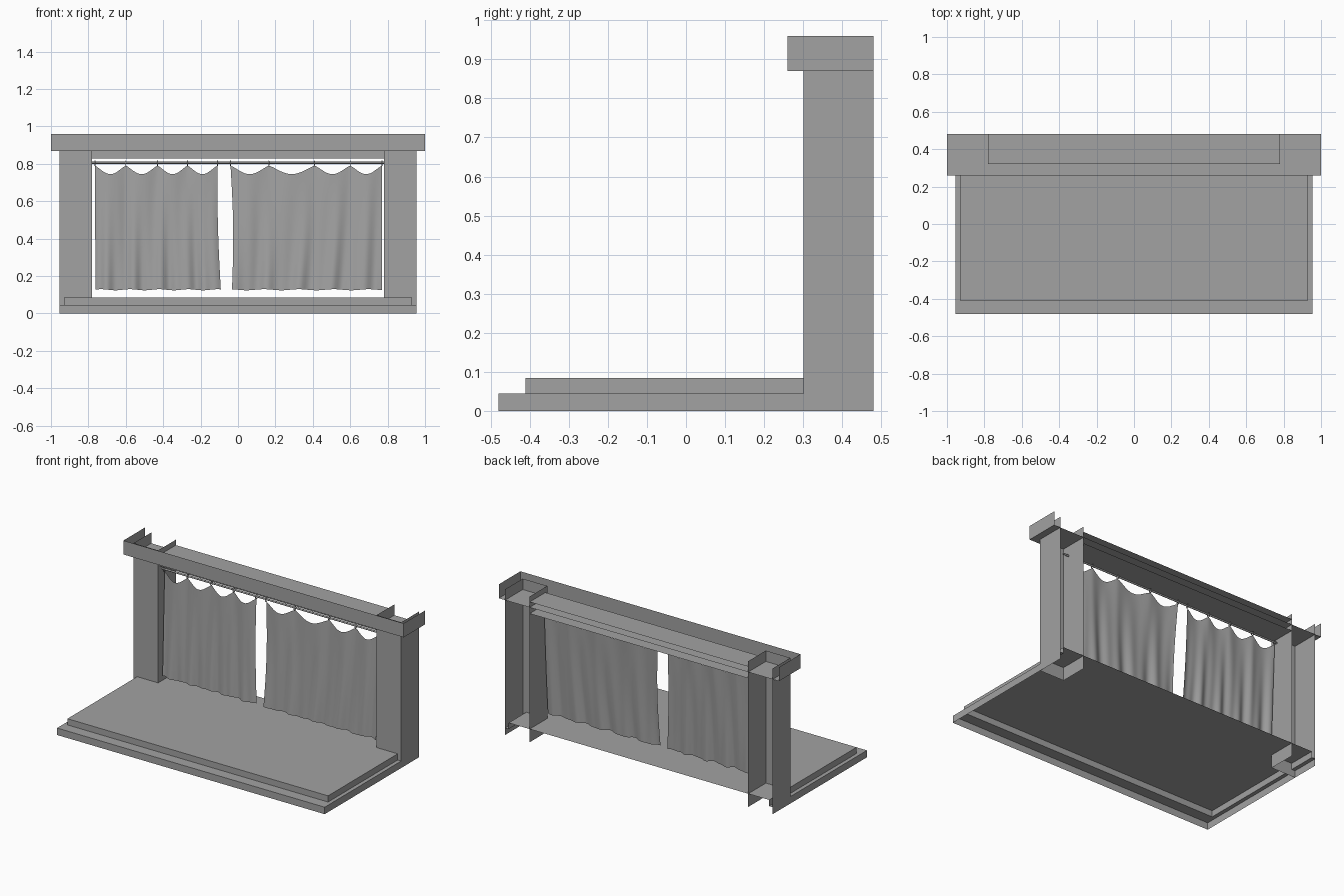
import bpy, bmesh, math
from mathutils import Vector

if "Cube" in bpy.data.objects:
    bpy.data.objects.remove(bpy.data.objects["Cube"], do_unlink=True)

# Single plain grey for every part
grey = bpy.data.materials.new("plain grey")
grey.use_nodes = True
colour = (0.36, 0.36, 0.36, 1)
grey.diffuse_color = colour
grey.node_tree.nodes["Principled BSDF"].inputs["Base Color"].default_value = colour

SIDES = {"front": (0, -1, 0), "back": (0, 1, 0), "left": (1, 0, 0),
         "right": (-1, 0, 0), "top": (0, 0, 1), "bottom": (0, 0, -1)}


def finish(name, bm, smooth=False):
    mesh = bpy.data.meshes.new(name)
    bm.to_mesh(mesh)
    bm.free()
    mesh.materials.append(grey)
    for p in mesh.polygons:
        p.use_smooth = smooth
    ob = bpy.data.objects.new(name, mesh)
    bpy.context.collection.objects.link(ob)
    return ob


def shell(name, low, high, keep):
    """Box between two corners with only the named sides kept."""
    low, high = Vector(low), Vector(high)
    bm = bmesh.new()
    bmesh.ops.create_cube(bm, size=1)
    bm.normal_update()
    wanted = [Vector(SIDES[k]) for k in keep.split()]
    drop = [f for f in bm.faces if not any(f.normal.dot(w) > 0.9 for w in wanted)]
    bmesh.ops.delete(bm, geom=drop, context="FACES")
    for v in bm.verts:
        v.co = Vector([(a + b) / 2 + c * (b - a) for a, b, c in zip(low, high, v.co)])
    return finish(name, bm)


BACK = 0.48

# Stepped platform, open below and behind
shell("lower_step", (-0.955, -0.48, 0), (0.955, BACK, 0.045), "front left right")
shell("lower_step_front_tread", (-0.955, -0.48, 0), (0.955, -0.41, 0.045), "top")
shell("upper_step", (-0.93, -0.41, 0.045), (0.93, BACK, 0.085), "front left right top")

# Posts and side treads, one on each side
for side, s in (("left", 1), ("right", -1)):
    x = sorted((s * 0.78, s * 0.955))
    shell(side + "_post", (x[0], 0.30, 0), (x[1], BACK, 0.94), "front left right")
    x = sorted((s * 0.93, s * 0.955))
    shell(side + "_tread", (x[0], -0.41, 0), (x[1], BACK, 0.045), "top")

# Header beam and the recessed lintel behind it
shell("header_beam", (-1, 0.26, 0.87), (1, BACK, 0.96), "front left right bottom")
shell("lintel", (-0.78, 0.32, 0.83), (0.78, BACK, 0.905), "front top bottom")

# Curtain rod
ROD_Y, ROD_Z = 0.345, 0.806


def curve_part(name, points, radius, cyclic=False):
    data = bpy.data.curves.new(name, "CURVE")
    data.dimensions = "3D"
    data.bevel_depth = radius
    data.bevel_resolution = 2
    data.use_fill_caps = True
    spline = data.splines.new("POLY")
    spline.points.add(len(points) - 1)
    for p, co in zip(spline.points, points):
        p.co = (*co, 1)
    spline.use_cyclic_u = cyclic
    data.materials.append(grey)
    ob = bpy.data.objects.new(name, data)
    bpy.context.collection.objects.link(ob)


curve_part("curtain_rod", [(-0.8, ROD_Y, ROD_Z), (0.82, ROD_Y, ROD_Z)], 0.006)


def curtain(name, rings, bottom_ends, pinch, phase):
    """Cloth hanging in scallops between rings, with soft folds."""
    for i, x in enumerate(rings):
        loop = [(x, ROD_Y + 0.010 * math.cos(a * math.pi / 6),
                 ROD_Z - 0.003 + 0.012 * math.sin(a * math.pi / 6)) for a in range(12)]
        curve_part(f"{name}_ring_{i + 1}", loop, 0.0025, True)
    steps, rows = 16, 28
    spans = len(rings) - 1
    cols = spans * steps
    bm = bmesh.new()
    grid = []
    for r in range(rows + 1):
        v = r / rows
        line = []
        for c in range(cols + 1):
            u = c / cols
            k = min(c // steps, spans - 1)
            t = c / steps - k
            top_x = rings[k] + t * (rings[k + 1] - rings[k])
            low_x = bottom_ends[0] + u * (bottom_ends[1] - bottom_ends[0])
            x = top_x + v * (low_x - top_x) + pinch(u) * math.sin(math.pi * v)
            sag = math.sin(math.pi * t) ** 1.3
            top_z = 0.79 - 0.045 * sag
            low_z = 0.127 + 0.003 * math.sin(27 * u + phase)
            z = top_z + v * (low_z - top_z)
            fold = math.sin(31 * u + phase + 1.5 * v) + 0.6 * math.sin(57 * u - phase)
            y = ROD_Y - 0.032 * v + 0.008 * v * fold - 0.012 * sag * (1 - v)
            line.append(bm.verts.new((x, y, z)))
        grid.append(line)
    for a, b in zip(grid, grid[1:]):
        for c in range(cols):
            bm.faces.new((b[c], b[c + 1], a[c + 1], a[c]))
    finish(name, bm, smooth=True)


# Two curtains with a narrow gap between them
curtain("right_curtain", [-0.765, -0.6, -0.43, -0.27, -0.11], (-0.762, -0.092),
        lambda u: -0.006 * u, 0.4)
curtain("left_curtain", [-0.04, 0.165, 0.41, 0.6, 0.77], (-0.032, 0.77),
        lambda u: 0.01 * (1 - u), 2.1)
